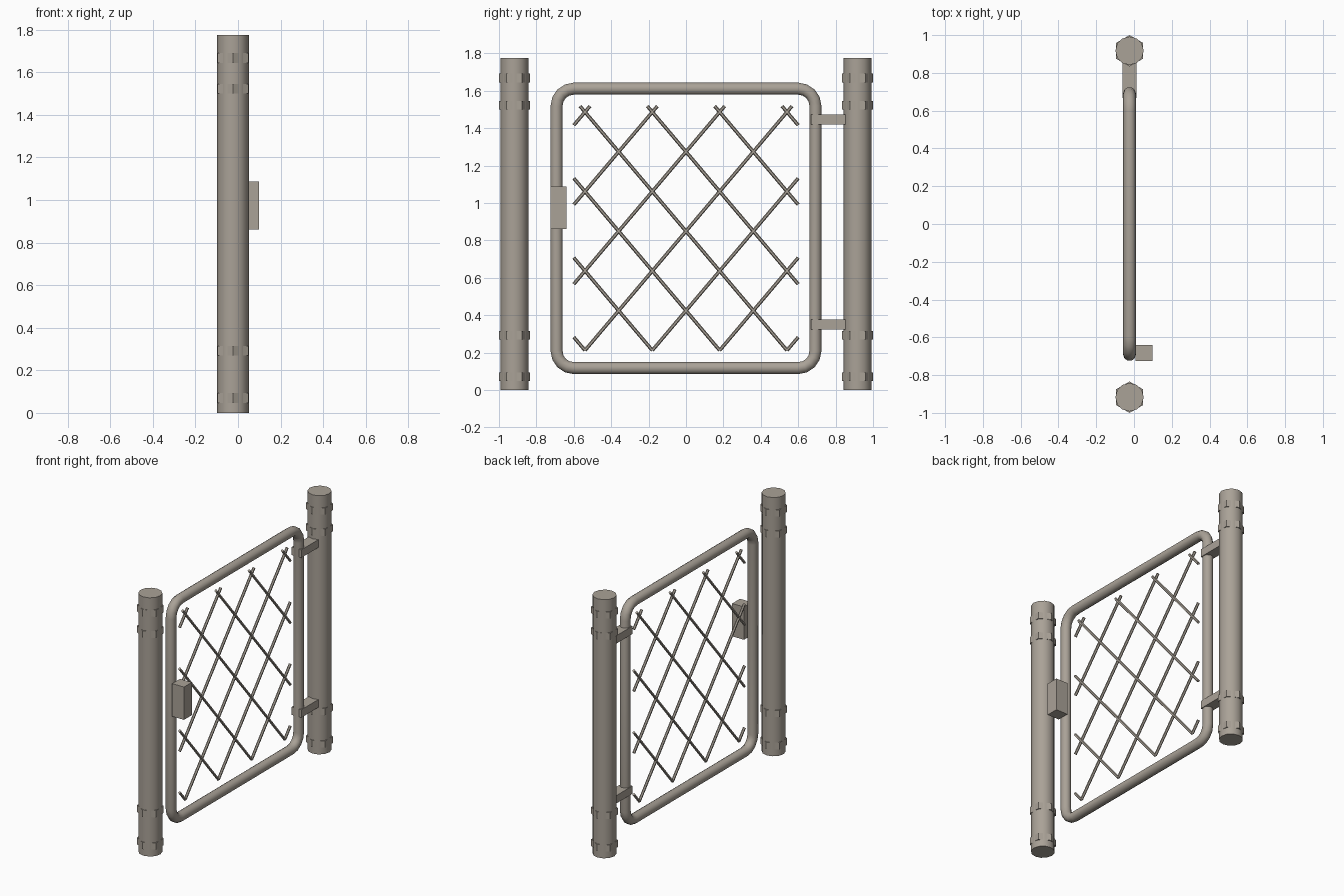
import bpy
import math
from mathutils import Vector

cube = bpy.data.objects.get("Cube")
if cube:
    bpy.data.objects.remove(cube, do_unlink=True)

metal = bpy.data.materials.new("warm_grey_metal")
metal.use_nodes = True
colour = (0.40, 0.36, 0.31, 1)
metal.diffuse_color = colour
metal.node_tree.nodes["Principled BSDF"].inputs["Base Color"].default_value = colour

X = -0.0235       # plane of the gate
POST_Y = 0.917
HEIGHT = 1.775


def finish(name, smooth=True):
    ob = bpy.context.object
    ob.name = name
    ob.data.materials.clear()
    ob.data.materials.append(metal)
    if smooth:
        bpy.ops.object.shade_smooth_by_angle(angle=math.radians(50))
    return ob


def rod(name, a, b, radius, sides, smooth=True):
    a, b = Vector(a), Vector(b)
    axis = b - a
    bpy.ops.mesh.primitive_cylinder_add(
        vertices=sides, radius=radius, depth=axis.length, location=(a + b) / 2,
        rotation=axis.to_track_quat("Z", "Y").to_euler())
    return finish(name, smooth)


def box(name, low, high):
    low, high = Vector(low), Vector(high)
    bpy.ops.mesh.primitive_cube_add(size=1, location=(low + high) / 2)
    bpy.context.object.scale = high - low
    return finish(name, False)


# Round posts with hexagonal bands whose corners stand proud
for side, y in (("front", -POST_Y), ("back", POST_Y)):
    bpy.ops.mesh.primitive_cylinder_add(
        vertices=12, radius=0.075, depth=HEIGHT, location=(X, y, HEIGHT / 2))
    finish(side + "_post")
    for i, z in enumerate((0.07, 0.292, 1.523, 1.668)):
        bpy.ops.mesh.primitive_cylinder_add(
            vertices=6, radius=0.083, depth=0.046, location=(X, y, z))
        finish(f"{side}_post_band_{i + 1}", False)

# Rounded tubular frame
half_y, low_z, high_z, bend, steps = 0.692, 0.117, 1.611, 0.092, 4
path = []
corners = ((1, high_z - bend), (-1, high_z - bend), (-1, low_z + bend), (1, low_z + bend))
for quarter, (sign, z) in enumerate(corners):
    for s in range(steps + 1):
        angle = math.pi / 2 * (quarter + s / steps)
        path.append((X, sign * (half_y - bend) + bend * math.cos(angle),
                     z + bend * math.sin(angle)))
curve = bpy.data.curves.new("gate_frame", "CURVE")
curve.dimensions = "3D"
curve.bevel_depth = 0.0335
curve.bevel_resolution = 3
spline = curve.splines.new("POLY")
spline.points.add(len(path) - 1)
for point, co in zip(spline.points, path):
    point.co = (*co, 1)
spline.use_cyclic_u = True
frame = bpy.data.objects.new("gate_frame", curve)
bpy.context.collection.objects.link(frame)
bpy.ops.object.select_all(action="DESELECT")
frame.select_set(True)
bpy.context.view_layer.objects.active = frame
bpy.ops.object.convert(target="MESH")
finish("gate_frame")

# Diamond lattice: parallel wires clipped to the panel, then mirrored
PITCH, SLOPE, EDGE, BOTTOM, TOP = 0.36, 1.18, 0.6, 0.212, 1.518
for k in range(-3, 4):
    foot = -0.54 + PITCH * k
    y0 = max(-EDGE, foot)
    y1 = min(EDGE, foot + (TOP - BOTTOM) / SLOPE)
    z0, z1 = (BOTTOM + SLOPE * (y - foot) for y in (y0, y1))
    for label, m in (("rising", 1), ("falling", -1)):
        rod(f"{label}_wire_{k + 4}", (X, m * y0, z0), (X, m * y1, z1), 0.0095, 6)

# Hinges and latch
for name, z in (("lower_hinge", 0.35), ("upper_hinge", 1.447)):
    box(name, (X - 0.037, 0.667, z - 0.027), (X + 0.037, 0.855, z + 0.027))
box("latch_box", (0.008, -0.725, 0.862), (0.0975, -0.64, 1.087))
